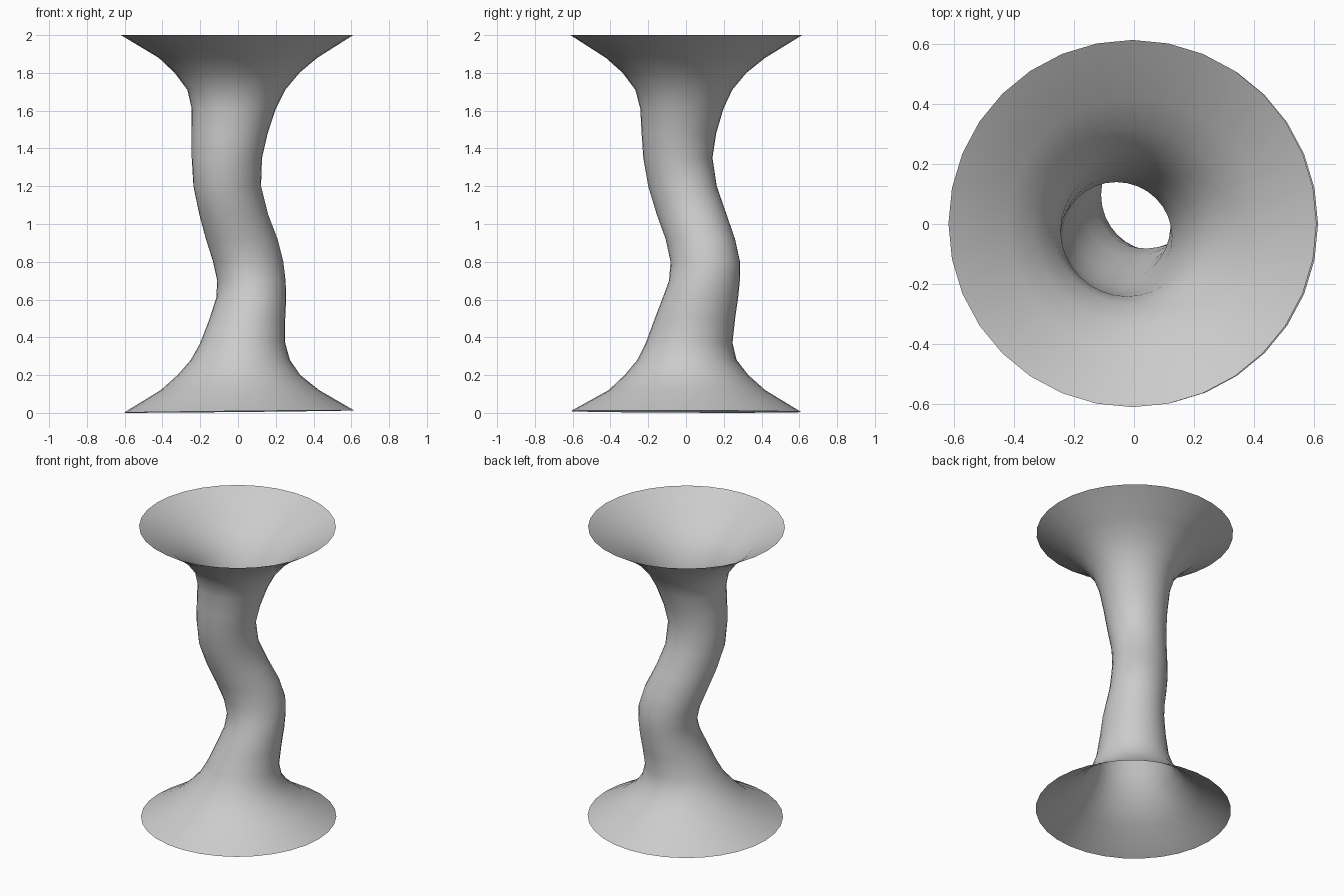
import bpy, bmesh
from math import sin, cos, pi

SIDES = 32

# Silhouette per ring: z, left x, right x, front y, back y, diagonal stretch
rings = [
    (0.00, -0.605, 0.615, -0.61, 0.61, 0.0),
    (0.12, -0.41, 0.43, -0.41, 0.42, 0.0),
    (0.20, -0.32, 0.33, -0.325, 0.33, 0.0),
    (0.28, -0.25, 0.275, -0.258, 0.268, 0.0),
    (0.37, -0.20, 0.25, -0.213, 0.246, 0.0),
    (0.50, -0.15, 0.25, -0.165, 0.26, 0.0),
    (0.61, -0.115, 0.255, -0.123, 0.276, -0.01),
    (0.70, -0.11, 0.252, -0.09, 0.285, 0.0),
    (0.80, -0.132, 0.24, -0.082, 0.286, 0.04),
    (0.92, -0.17, 0.21, -0.108, 0.26, 0.06),
    (1.05, -0.205, 0.16, -0.155, 0.215, 0.06),
    (1.20, -0.236, 0.122, -0.20, 0.163, 0.04),
    (1.35, -0.245, 0.127, -0.226, 0.14, 0.0),
    (1.48, -0.245, 0.157, -0.235, 0.16, 0.0),
    (1.61, -0.245, 0.20, -0.242, 0.198, 0.0),
    (1.71, -0.268, 0.25, -0.268, 0.245, 0.0),
    (1.80, -0.335, 0.325, -0.335, 0.32, 0.0),
    (1.88, -0.42, 0.42, -0.425, 0.42, 0.0),
    (2.00, -0.62, 0.61, -0.612, 0.615, 0.0),
]


def loft(name, rings):
    bm = bmesh.new()
    loops = []
    for z, x0, x1, y0, y1, d in rings:
        loop = []
        for i in range(SIDES):
            t = 2 * pi * i / SIDES
            x = (x0 + x1) / 2 + (x1 - x0) / 2 * cos(t - d)
            y = (y0 + y1) / 2 + (y1 - y0) / 2 * sin(t + d)
            # the bottom rim leans very slightly
            h = z if z > 0 else 0.007 + 0.01 * (x - 0.4 * y)
            loop.append(bm.verts.new((x, y, h)))
        loops.append(loop)
    for a, b in zip(loops, loops[1:]):
        for i in range(SIDES):
            j = (i + 1) % SIDES
            bm.faces.new((a[i], a[j], b[j], b[i])).smooth = True
    mesh = bpy.data.meshes.new(name)
    bm.to_mesh(mesh)
    bm.free()
    obj = bpy.data.objects.new(name, mesh)
    bpy.context.collection.objects.link(obj)
    return obj


# Open winding tube with a flared mouth at each end
loft("flared_tube", rings)
